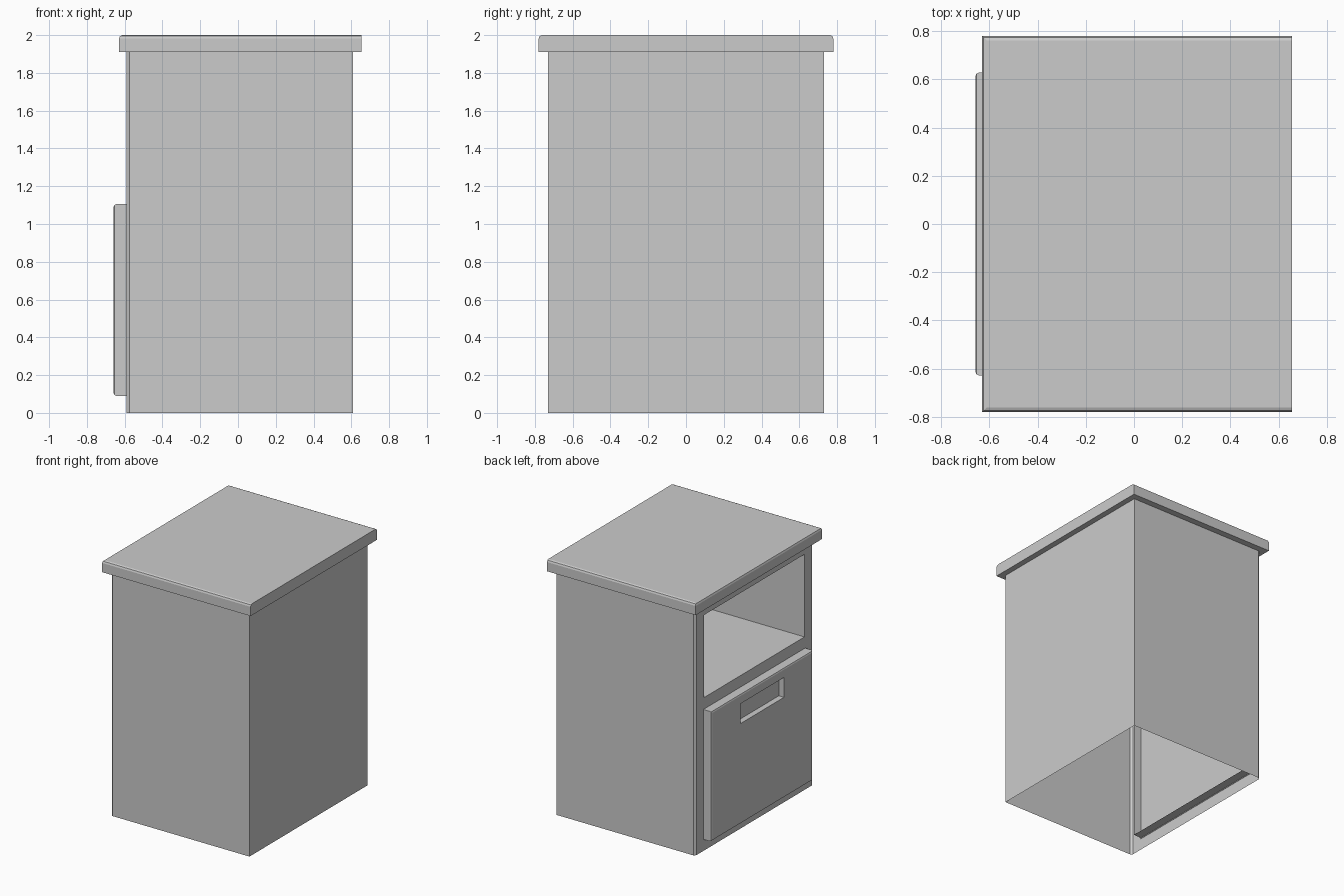
import bpy, bmesh

if "Cube" in bpy.data.objects:
    bpy.data.objects.remove(bpy.data.objects["Cube"])


def mesh_object(name, bm):
    me = bpy.data.meshes.new(name)
    bm.to_mesh(me)
    bm.free()
    ob = bpy.data.objects.new(name, me)
    bpy.context.collection.objects.link(ob)
    return ob


def box(name, lo, hi, bevel=0.0, pick=None):
    """Box between two corners; bevels the edges whose midpoint passes pick."""
    bm = bmesh.new()
    bmesh.ops.create_cube(bm, size=1)
    for v in bm.verts:
        v.co = [l + (c + 0.5) * (h - l) for c, l, h in zip(v.co, lo, hi)]
    if bevel:
        edges = [e for e in bm.edges if pick((e.verts[0].co + e.verts[1].co) / 2)]
        bmesh.ops.bevel(bm, geom=edges, offset=bevel, segments=2,
                        profile=0.5, affect='EDGES')
    return mesh_object(name, bm)


def quad(bm, *pts):
    bm.faces.new([bm.verts.new(p) for p in pts])


def rect(x, y0, y1, z0, z1):
    return [(x, y0, z0), (x, y0, z1), (x, y1, z1), (x, y1, z0)]


def recess(bm, y0, y1, z0, z1, x_out, x_in, closed):
    """Walls running inward from an opening in the front frame."""
    out, inn = rect(x_out, y0, y1, z0, z1), rect(x_in, y0, y1, z0, z1)
    for i in range(4):
        j = (i + 1) % 4
        quad(bm, out[i], out[j], inn[j], inn[i])
    if closed:
        quad(bm, *inn)


FX, W, CH, TOP = -0.59, 0.73, 0.015, 1.91

# Outer walls, open underneath, with chamfered corners at the drawer side
bm = bmesh.new()
plan = [(FX, W - CH), (FX + CH, W), (0.61, W), (0.61, -W), (FX + CH, -W), (FX, CH - W)]
for (ax, ay), (bx, by) in zip(plan, plan[1:]):
    quad(bm, (ax, ay, 0), (ax, ay, TOP), (bx, by, TOP), (bx, by, 0))
bmesh.ops.remove_doubles(bm, verts=bm.verts, dist=1e-4)
mesh_object("cabinet_walls", bm)

# Front frame with the open shelf niche and the drawer opening
bm = bmesh.new()
ys = [CH - W, -0.62, 0.62, W - CH]
zs = [0, 0.095, 1.10, 1.195, 1.84, TOP]
for i in range(3):
    for k in range(5):
        if not (i == 1 and k in (1, 3)):
            quad(bm, *rect(FX, ys[i], ys[i + 1], zs[k], zs[k + 1]))
recess(bm, ys[1], ys[2], zs[3], zs[4], FX, 0.55, True)
recess(bm, ys[1], ys[2], zs[1], zs[2], FX, FX + 0.07, False)
bmesh.ops.remove_doubles(bm, verts=bm.verts, dist=1e-4)
mesh_object("front_frame_and_niche", bm)

# Table top, upper edges eased except at the wall side
box("table_top", (-0.63, -0.78, TOP), (0.655, 0.78, 2.0), 0.018,
    lambda m: m.z > 1.99 and m.x < 0.6)

# Drawer front with a sunken finger grip
drawer = box("drawer_front", (-0.658, -0.628, 0.09), (-0.587, 0.628, 1.105), 0.014,
             lambda m: m.x < -0.65)
cutter = box("grip_cutter", (-0.75, -0.27, 0.875), (-0.613, 0.27, 1.03))
cutter.hide_render = True
mod = drawer.modifiers.new("grip", 'BOOLEAN')
mod.operation = 'DIFFERENCE'
mod.solver = 'EXACT'
mod.object = cutter
bpy.context.view_layer.objects.active = drawer
bpy.ops.object.modifier_apply(modifier=mod.name)
bpy.data.objects.remove(cutter)
